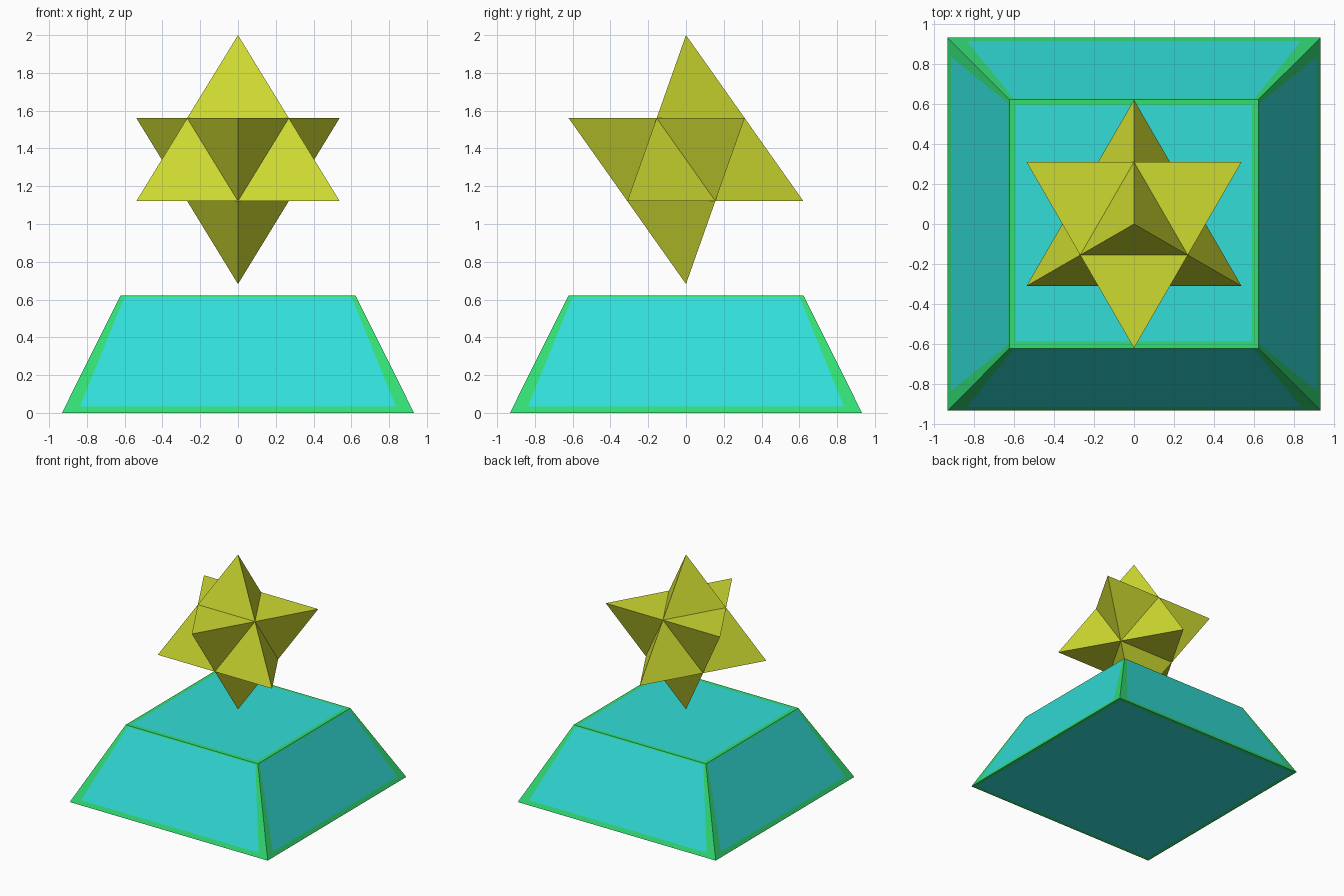
import bpy, bmesh, math
from itertools import product
from mathutils import Vector, Matrix

if "Cube" in bpy.data.objects:
    bpy.data.objects.remove(bpy.data.objects["Cube"])


def material(name, rgb):
    m = bpy.data.materials.new(name)
    m.diffuse_color = (*rgb, 1)
    m.use_nodes = True
    m.node_tree.nodes["Principled BSDF"].inputs["Base Color"].default_value = m.diffuse_color
    return m


def finish(bm, name, mats):
    bmesh.ops.remove_doubles(bm, verts=bm.verts, dist=1e-5)
    bmesh.ops.recalc_face_normals(bm, faces=bm.faces)
    me = bpy.data.meshes.new(name)
    bm.to_mesh(me)
    bm.free()
    for m in mats:
        me.materials.append(m)
    ob = bpy.data.objects.new(name, me)
    bpy.context.collection.objects.link(ob)
    return ob


yellow = material("yellow", (0.62, 0.71, 0.03))
cyan = material("cyan", (0.032, 0.73, 0.69))
green = material("green", (0.032, 0.73, 0.175))

# Pedestal: truncated pyramid, each side a cyan panel with a thin green border
BASE, TOP, HEIGHT = 0.932, 0.622, 0.622


def bordered_panel(bm, corners, low_in, high_in, v0, v1):
    """Quad a,b (low edge), c,d (high edge) split into border ring and panel."""
    a, b, c, d = corners

    def at(u, v):
        return a.lerp(b, u).lerp(d.lerp(c, u), v)
    inner = [at(low_in, v0), at(1 - low_in, v0), at(1 - high_in, v1), at(high_in, v1)]
    outer = [bm.verts.new(p) for p in corners]
    inner = [bm.verts.new(p) for p in inner]
    bm.faces.new(inner).material_index = 0
    for i in range(4):
        j = (i + 1) % 4
        bm.faces.new((outer[i], outer[j], inner[j], inner[i])).material_index = 1


def square(r, z):
    return [Vector((x * r, y * r, z)) for x, y in ((-1, -1), (1, -1), (1, 1), (-1, 1))]


bm = bmesh.new()
low, high = square(BASE, 0), square(TOP, HEIGHT)
for i in range(4):
    j = (i + 1) % 4
    bordered_panel(bm, [low[i], low[j], high[j], high[i]], 0.043, 0.02, 0.055, 0.985)
bordered_panel(bm, high, 0.026, 0.026, 0.028, 0.978)
bordered_panel(bm, low[::-1], 0.017, 0.017, 0.017, 0.983)
finish(bm, "pedestal", [cyan, green])

# Star: two interlocking tetrahedra, built as eight spikes at the corners of a
# cube that stands on one corner (valleys meet at the cube's face centres)
RADIUS, CENTRE = 0.659, 1.341
h = RADIUS / math.sqrt(3)
z_axis = Vector((1, 1, 1)).normalized()
y_axis = Vector((2, -1, -1)).normalized()
turn = Matrix((y_axis.cross(z_axis), y_axis, z_axis))
bm = bmesh.new()
for s in product((-1, 1), repeat=3):
    tip = Vector(s) * h
    valleys = [Vector([s[k] * h if k == n else 0 for k in range(3)]) for n in range(3)]
    for n in range(3):
        tri = (tip, valleys[n], valleys[(n + 1) % 3])
        bm.faces.new([bm.verts.new(turn @ p + Vector((0, 0, CENTRE))) for p in tri])
finish(bm, "star", [yellow])
